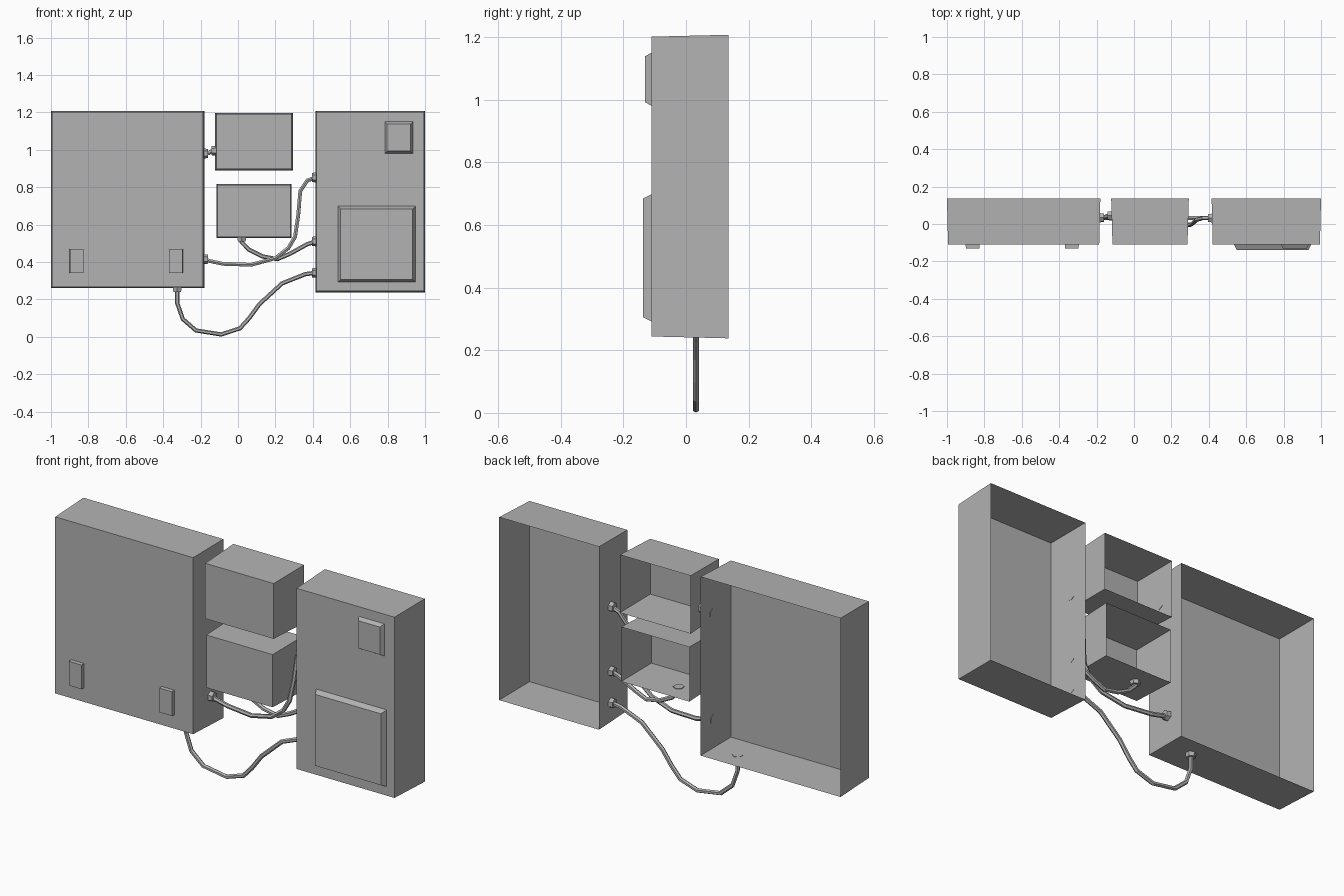
import bpy
import bmesh
from mathutils import Vector

cube = bpy.data.objects.get("Cube")
if cube:
    bpy.data.objects.remove(cube, do_unlink=True)

grey = bpy.data.materials.new("plain grey")
grey.use_nodes = True
grey.diffuse_color = (0.45, 0.45, 0.45, 1)
grey.node_tree.nodes["Principled BSDF"].inputs["Base Color"].default_value = (0.45, 0.45, 0.45, 1)

FRONT, BACK = -0.11, 0.135


def add_object(name, data):
    data.materials.append(grey)
    obj = bpy.data.objects.new(name, data)
    bpy.context.collection.objects.link(obj)
    return obj


def open_box(name, x0, x1, z0, z1, front, back, inset):
    """Box shell without a back, its front face smaller by the inset."""
    bm = bmesh.new()
    bmesh.ops.create_cube(bm, size=1)
    for v in bm.verts:
        s = inset if v.co.y < 0 else 0
        v.co = Vector((x1 - s if v.co.x > 0 else x0 + s,
                       front if v.co.y < 0 else back,
                       z1 - s if v.co.z > 0 else z0 + s))
    bm.normal_update()
    rear = [f for f in bm.faces if f.normal.y > 0.9]
    bmesh.ops.delete(bm, geom=rear, context='FACES')
    mesh = bpy.data.meshes.new(name)
    bm.to_mesh(mesh)
    bm.free()
    return add_object(name, mesh)


def hex_nut(name, point, axis):
    """Short six-sided gland lying on a wall."""
    bm = bmesh.new()
    bmesh.ops.create_cone(bm, cap_ends=True, segments=6, radius1=0.027,
                          radius2=0.024, depth=0.024)
    axis = Vector(axis)
    turn = axis.to_track_quat('Z', 'Y').to_matrix()
    bmesh.ops.rotate(bm, matrix=turn, verts=bm.verts)
    bmesh.ops.translate(bm, vec=Vector(point) + axis * 0.008, verts=bm.verts)
    mesh = bpy.data.meshes.new(name)
    bm.to_mesh(mesh)
    bm.free()
    add_object(name, mesh)


def cable(name, points, start_axis, end_axis):
    """Faceted cable with a gland at each end."""
    curve = bpy.data.curves.new(name, 'CURVE')
    curve.dimensions = '3D'
    curve.bevel_depth = 0.0115
    curve.bevel_resolution = 1
    curve.use_fill_caps = True
    spline = curve.splines.new('POLY')
    spline.use_smooth = False
    spline.points.add(len(points) - 1)
    for target, p in zip(spline.points, points):
        target.co = (*p, 1)
    add_object(name, curve)
    hex_nut(name + "_start_nut", points[0], start_axis)
    hex_nut(name + "_end_nut", points[-1], end_axis)


# Cabinets
open_box("large_cabinet", -1.0, -0.18, 0.26, 1.207, FRONT, BACK, 0.006)
open_box("tall_cabinet", 0.415, 1.0, 0.238, 1.207, FRONT, BACK, 0.006)
open_box("upper_small_box", -0.122, 0.293, 0.89, 1.197, FRONT, BACK, 0.007)
open_box("lower_small_box", -0.114, 0.285, 0.528, 0.817, FRONT, BACK, 0.005)

# Raised panels and latches
open_box("large_panel", 0.535, 0.948, 0.292, 0.698, -0.138, FRONT, 0.014)
open_box("small_panel", 0.785, 0.935, 0.98, 1.15, -0.131, FRONT, 0.012)
for side, x in (("right", -0.9), ("left", -0.37)):
    open_box(side + "_latch", x, x + 0.075, 0.34, 0.47, -0.131, FRONT, 0.001)

# Cables
RIGHT, LEFT, DOWN = (1, 0, 0), (-1, 0, 0), (0, 0, -1)
Y = 0.032
hanging = [(-0.325, 0.26), (-0.325, 0.18), (-0.295, 0.095), (-0.225, 0.034),
           (-0.09, 0.0125), (0.01, 0.045), (0.06, 0.1), (0.115, 0.175),
           (0.235, 0.285), (0.36, 0.335), (0.415, 0.342)]
cable("hanging_cable", [(x, Y, z) for x, z in hanging], DOWN, LEFT)

short = [(0.02, 0.53), (0.02, 0.505), (0.06, 0.465), (0.13, 0.43),
         (0.21, 0.415), (0.28, 0.445), (0.37, 0.495), (0.415, 0.51)]
cable("lower_box_cable", [(x, Y, z) for x, z in short], DOWN, LEFT)

cable("rising_cable",
      [(-0.18, Y, 0.415), (-0.15, Y, 0.405), (-0.08, 0.03, 0.39),
       (0.07, 0.015, 0.385), (0.2, 0.0, 0.42), (0.27, -0.004, 0.475),
       (0.305, -0.004, 0.535), (0.322, 0.01, 0.65), (0.333, 0.022, 0.78),
       (0.37, Y, 0.835), (0.415, Y, 0.852)], RIGHT, LEFT)

cable("link_cable",
      [(-0.18, 0.035, 0.98), (-0.155, 0.037, 0.982), (-0.142, 0.043, 0.993),
       (-0.122, 0.045, 0.995)], RIGHT, LEFT)
